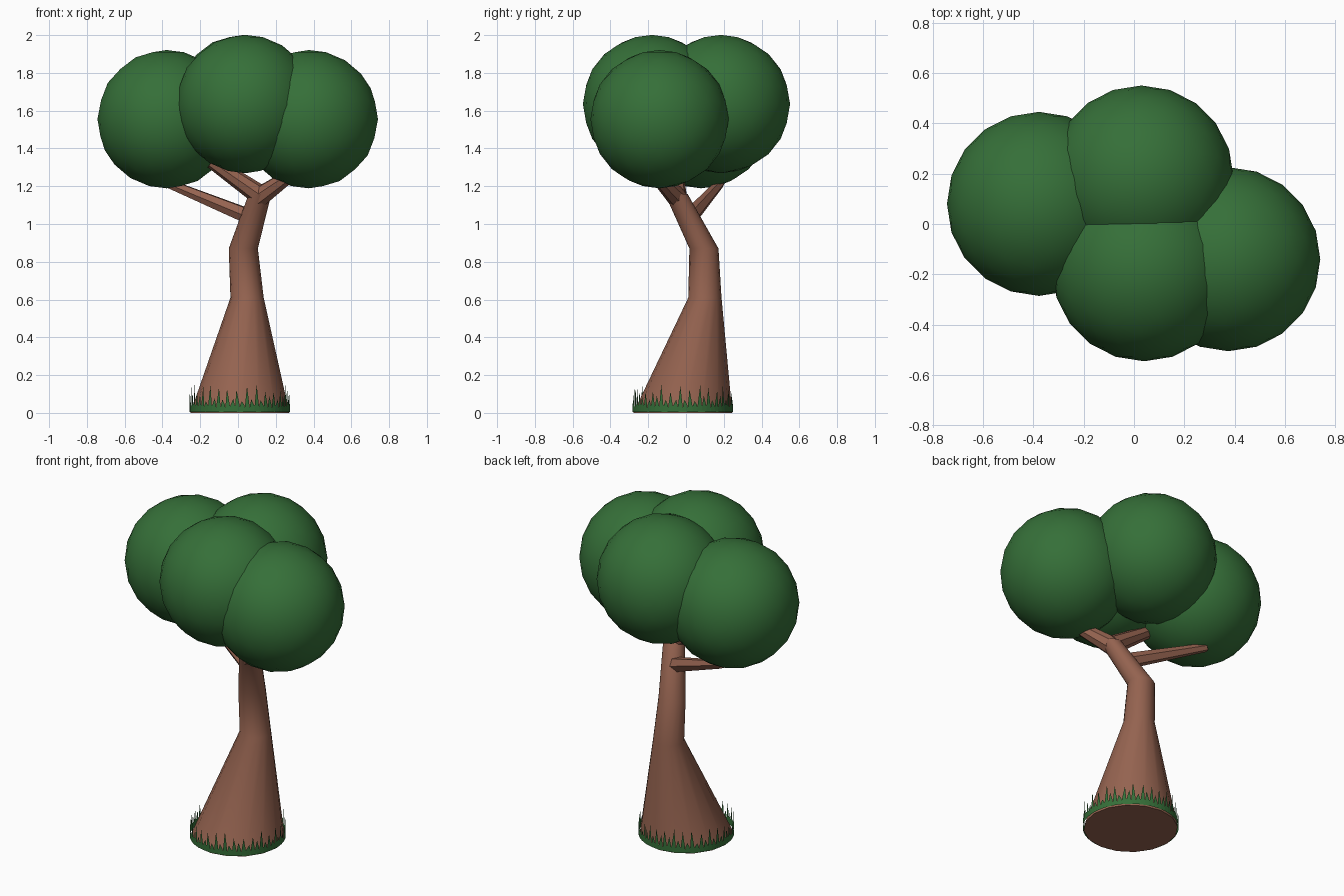
import bpy, bmesh, math, random
from mathutils import Vector

if "Cube" in bpy.data.objects:
    bpy.data.objects.remove(bpy.data.objects["Cube"])

random.seed(4)


def material(name, rgb):
    m = bpy.data.materials.new(name)
    m.diffuse_color = (*rgb, 1)
    m.use_nodes = True
    m.node_tree.nodes["Principled BSDF"].inputs["Base Color"].default_value = m.diffuse_color
    return m


BARK = material("bark", (0.30, 0.125, 0.08))
LEAF = material("leaf", (0.036, 0.16, 0.04))


def finish(bm, name, mat, smooth=True):
    mesh = bpy.data.meshes.new(name)
    bm.to_mesh(mesh)
    bm.free()
    mesh.materials.append(mat)
    ob = bpy.data.objects.new(name, mesh)
    bpy.context.collection.objects.link(ob)
    if smooth:
        bpy.context.view_layer.objects.active = ob
        ob.select_set(True)
        bpy.ops.object.shade_smooth_by_angle(angle=math.radians(40))
        ob.select_set(False)
    return ob


def limb(name, stations, sides, level=False):
    """Tapered tube through (x, y, z, radius) stations, capped at both ends."""
    bm = bmesh.new()
    pts = [Vector(s[:3]) for s in stations]
    rings = []
    for i, s in enumerate(stations):
        d = (pts[min(i + 1, len(pts) - 1)] - pts[max(i - 1, 0)]).normalized()
        if level:
            u, v = Vector((1, 0, 0)), Vector((0, 1, 0))
        else:
            u = Vector((0, 0, 1)).cross(d).normalized()
            v = d.cross(u)
        angles = [2 * math.pi * k / sides for k in range(sides)]
        rings.append([bm.verts.new(pts[i] + s[3] * (u * math.cos(a) + v * math.sin(a)))
                      for a in angles])
    for a, b in zip(rings, rings[1:]):
        for k in range(sides):
            n = (k + 1) % sides
            bm.faces.new((a[k], a[n], b[n], b[k]))
    bm.faces.new(rings[0][::-1])
    bm.faces.new(rings[-1])
    return finish(bm, name, BARK)


# Leaning trunk with a flared foot
limb("trunk", [(0.01, -0.017, 0.0, 0.262), (0.048, 0.10, 0.61, 0.088),
               (0.028, 0.095, 0.87, 0.077), (0.117, -0.052, 1.16, 0.06)], 16, level=True)

# Branches
limb("side_branch", [(0.07, 0.02, 1.035, 0.045), (-0.37, 0.18, 1.215, 0.025)], 6)
limb("left_branch", [(0.12, -0.05, 1.15, 0.055), (-0.14, -0.06, 1.33, 0.036)], 8)
limb("right_branch", [(0.11, -0.045, 1.14, 0.055), (0.28, -0.16, 1.26, 0.036)], 8)

# Foliage balls
for name, centre in (("left", (-0.378, 0.08, 1.555)), ("right", (0.375, -0.14, 1.555)),
                     ("front", (0.04, -0.18, 1.635)), ("back", (0.03, 0.185, 1.635))):
    bm = bmesh.new()
    bmesh.ops.create_icosphere(bm, subdivisions=3, radius=0.366)
    bmesh.ops.translate(bm, verts=bm.verts, vec=centre)
    finish(bm, name + "_foliage", LEAF)

# Ring of upright grass blades around the foot
bm = bmesh.new()
COUNT = 64
for i in range(COUNT):
    def at(t, z):
        a = 2 * math.pi * (i + t) / COUNT
        return bm.verts.new((0.01 + 0.266 * math.cos(a), -0.017 + 0.266 * math.sin(a), z))
    height = random.uniform(0.11, 0.15) if i % 2 else random.uniform(0.06, 0.10)
    bm.faces.new((at(-0.1, 0.005), at(1.1, 0.005), at(0.95, 0.04),
                  at(random.uniform(0.3, 0.7), height), at(0.05, 0.04)))
finish(bm, "grass", LEAF, smooth=False)
